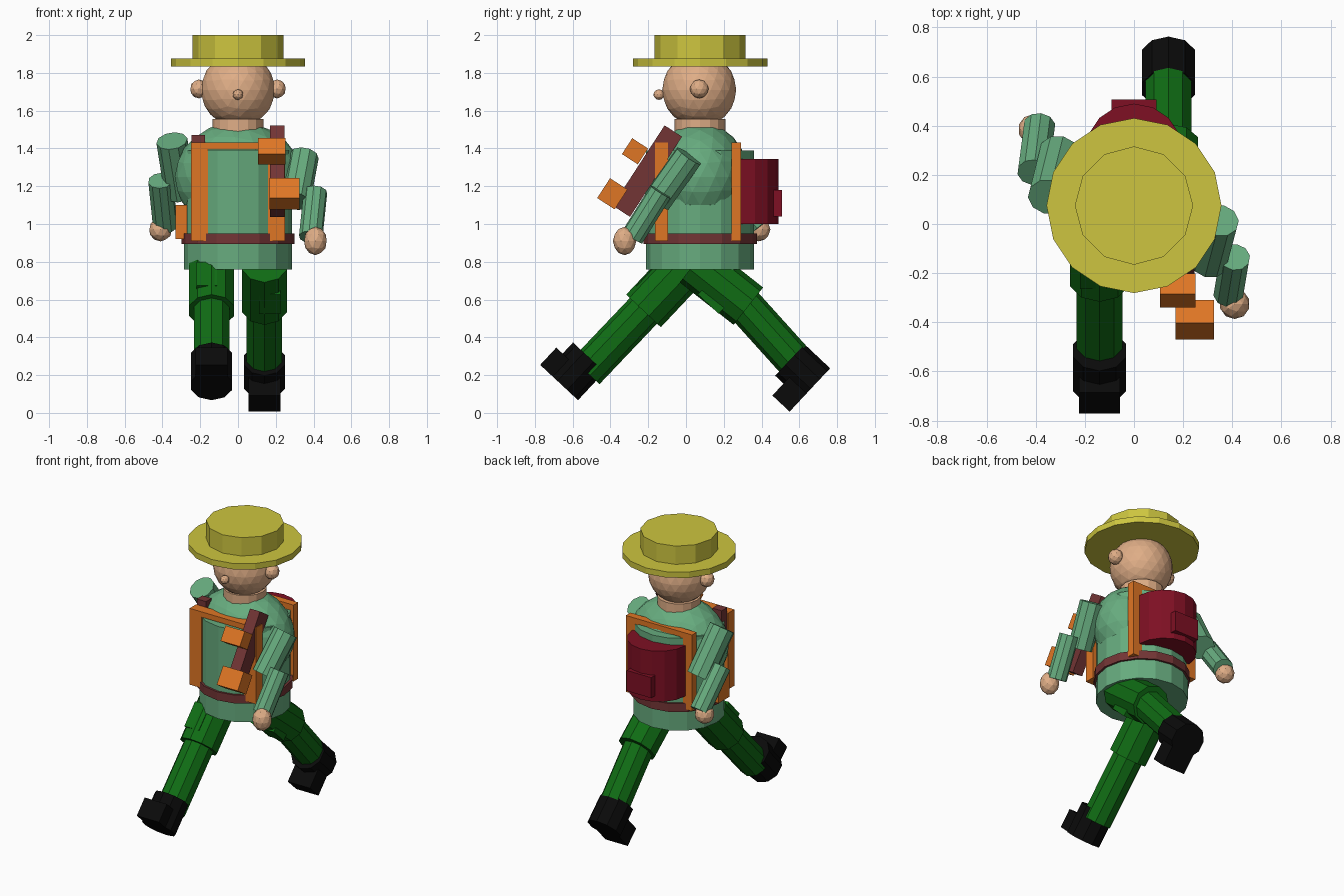
import bpy, bmesh, math
from mathutils import Matrix, Vector

if "Cube" in bpy.data.objects:
    bpy.data.objects.remove(bpy.data.objects["Cube"])


def mat(name, r, g, b):
    m = bpy.data.materials.new(name)
    m.diffuse_color = (r, g, b, 1)
    m.use_nodes = True
    m.node_tree.nodes["Principled BSDF"].inputs["Base Color"].default_value = m.diffuse_color
    return m


STRAW = mat("straw yellow", 0.61, 0.56, 0.05)
SKIN = mat("skin", 0.74, 0.42, 0.24)
SHIRT = mat("shirt green", 0.135, 0.41, 0.21)
PANTS = mat("trouser green", 0.005, 0.15, 0.007)
BLACK = mat("boot black", 0.003, 0.003, 0.003)
BROWN = mat("leather brown", 0.17, 0.035, 0.035)
ORANGE = mat("strap orange", 0.74, 0.18, 0.018)
RED = mat("pack crimson", 0.21, 0.005, 0.017)


def finish(bm, name, material, matrix):
    me = bpy.data.meshes.new(name)
    bm.transform(matrix)
    bm.to_mesh(me)
    bm.free()
    me.materials.append(material)
    ob = bpy.data.objects.new(name, me)
    bpy.context.collection.objects.link(ob)
    return ob


def box(name, material, center, size, tilt=0, local=(0, 0, 0)):
    """Box tilted about x; local is an offset in the tilted frame."""
    bm = bmesh.new()
    bmesh.ops.create_cube(bm, size=1)
    m = (Matrix.Translation(center) @ Matrix.Rotation(math.radians(tilt), 4, 'X')
         @ Matrix.Translation(local) @ Matrix.Diagonal((*size, 1)))
    return finish(bm, name, material, m)


def rod(name, material, a, b, r, sides):
    """Capped cylinder from point a to point b."""
    a, b = Vector(a), Vector(b)
    bm = bmesh.new()
    bmesh.ops.create_cone(bm, cap_ends=True, segments=sides, radius1=r, radius2=r,
                          depth=(b - a).length)
    rot = (b - a).to_track_quat('Z', 'Y').to_matrix().to_4x4()
    return finish(bm, name, material, Matrix.Translation((a + b) / 2) @ rot)


def disc(name, material, y, z0, z1, r, sides):
    return rod(name, material, (0, y, z0), (0, y, z1), r, sides)


def ball(name, material, center, radii, detail=2):
    bm = bmesh.new()
    bmesh.ops.create_icosphere(bm, subdivisions=detail, radius=1)
    return finish(bm, name, material,
                  Matrix.Translation(center) @ Matrix.Diagonal((*radii, 1)))


Y = 0.075  # body axis

# Hat
disc("hat_brim", STRAW, Y, 1.835, 1.875, 0.356, 16)
disc("hat_crown", STRAW, Y, 1.87, 2.0, 0.241, 12)

# Head
ball("head", SKIN, (0, 0.07, 1.71), (0.196, 0.196, 0.196), 3)
ball("nose", SKIN, (0, -0.143, 1.685), (0.028, 0.03, 0.028))
for s, side in ((-1, "left"), (1, "right")):
    ball(side + "_ear", SKIN, (s * 0.207, 0.07, 1.715), (0.047, 0.05, 0.05))
disc("neck", SKIN, Y, 1.47, 1.555, 0.135, 16)

# Torso
disc("torso", SHIRT, Y, 0.76, 1.39, 0.286, 16)
ball("shoulders", SHIRT, (0, Y, 1.25), (0.335, 0.255, 0.29), 3)
disc("belt", BROWN, Y, 0.893, 0.95, 0.3, 16)

# Front and back harness frames
for part, y, depth in (("front", -0.13, 0.07), ("back", 0.267, 0.05)):
    for s, side in ((-1, "left"), (1, "right")):
        box(f"{part}_{side}_strap", ORANGE, (s * 0.205, y, 1.17), (0.09, depth, 0.52))
    box(part + "_top_strap", ORANGE, (0, y, 1.413), (0.5, depth, 0.036))

# Backpack
disc("backpack", RED, 0.29, 1.0, 1.345, 0.2, 16)
box("backpack_pocket", RED, (0, 0.45, 1.11), (0.185, 0.115, 0.14))

# Gear on the harness
box("left_shoulder_board", BROWN, (-0.21, -0.065, 1.33), (0.07, 0.06, 0.28))
box("right_chest_board", BROWN, (0.208, -0.205, 1.28), (0.075, 0.11, 0.506), -33)
box("upper_pouch", ORANGE, (0.178, -0.27, 1.385), (0.145, 0.1, 0.1), -33)
box("lower_pouch", ORANGE, (0.247, -0.39, 1.16), (0.158, 0.11, 0.125), -33)
box("belt_pouch", ORANGE, (-0.285, 0.06, 1.01), (0.09, 0.12, 0.18))

# Arms
rod("left_upper_arm", SHIRT, (-0.35, 0.11, 1.44), (-0.305, 0.29, 1.16), 0.083, 10)
rod("left_forearm", SHIRT, (-0.41, 0.21, 1.23), (-0.385, 0.40, 0.99), 0.066, 10)
ball("left_hand", SKIN, (-0.41, 0.385, 0.97), (0.062, 0.062, 0.062))
rod("right_upper_arm", SHIRT, (0.35, 0.015, 1.36), (0.305, -0.155, 1.12), 0.078, 10)
rod("right_forearm", SHIRT, (0.41, -0.135, 1.17), (0.385, -0.285, 0.93), 0.063, 10)
ball("right_hand", SKIN, (0.41, -0.325, 0.91), (0.062, 0.062, 0.075))

# Legs: side, x, hip, knee, ankle as (y, z), boot top and sole, tilt, toe reach
legs = (
    ("left", -0.14, (0.02, 0.80), (-0.225, 0.54), (-0.53, 0.22),
     (-0.515, 0.295), (-0.655, 0.145), -43, 0.16),
    ("right", 0.14, (0.045, 0.79), (0.33, 0.565), (0.625, 0.22),
     (0.55, 0.28), (0.685, 0.153), 47, 0.2),
)
for side, x, hip, knee, ankle, top, sole, tilt, reach in legs:
    rod(side + "_thigh", PANTS, (x, *hip), (x, *knee), 0.126, 10)
    k = Vector((x, *knee))
    rod(side + "_shin", PANTS, k.lerp(Vector((x, *hip)), 0.2), (x, *ankle), 0.099, 10)
    rod(side + "_boot", BLACK, (x, *top), (x, *sole), 0.114, 10)
    box(side + "_toe", BLACK, (x, *sole), (0.168, reach, 0.125), tilt,
        (0, -reach / 2, 0.0625))

# Trouser pockets
box("left_pocket", PANTS, (-0.165, -0.185, 0.715), (0.11, 0.06, 0.17), -43)
box("right_pocket", PANTS, (0.168, 0.145, 0.605), (0.115, 0.08, 0.15), 47)
